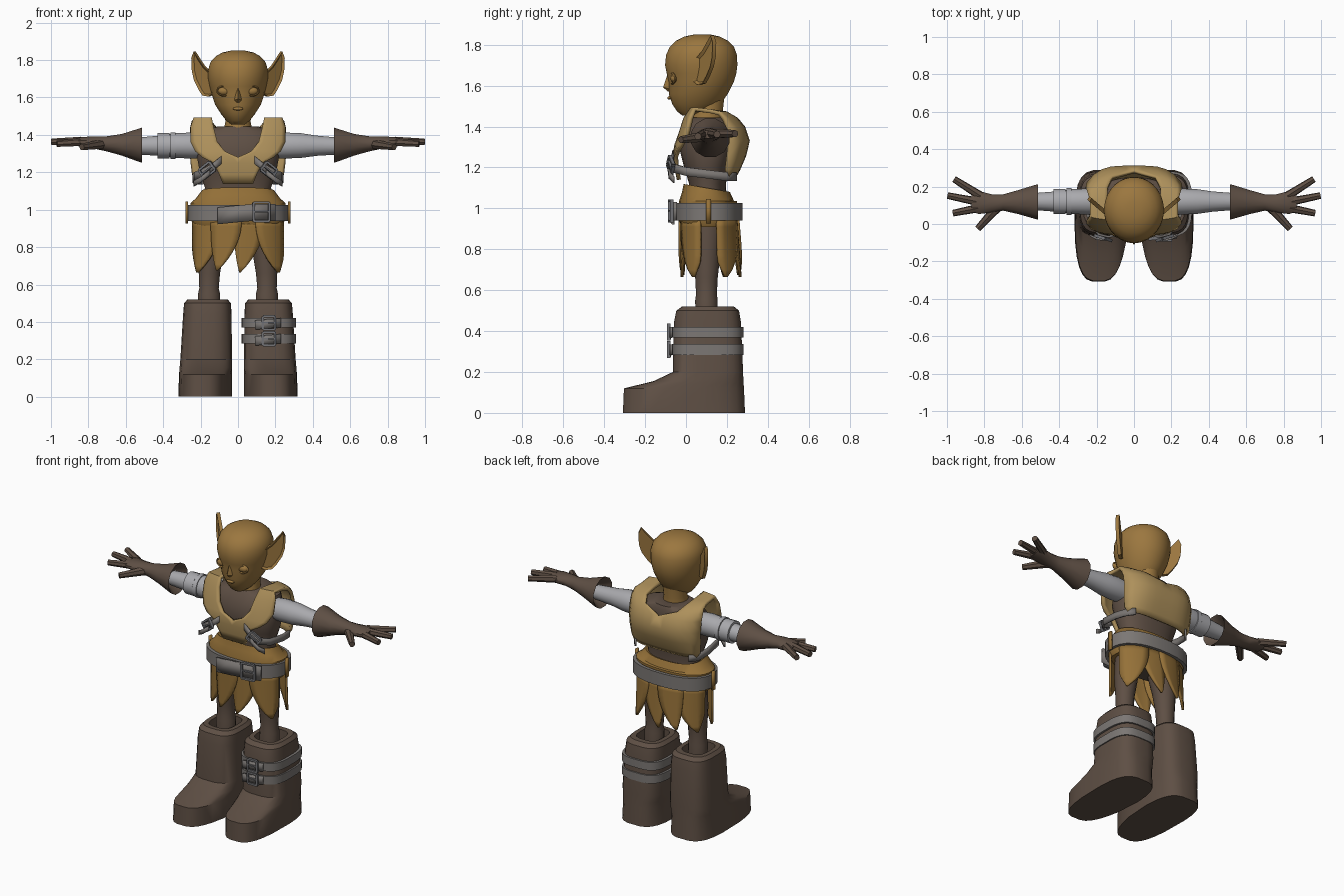
import bpy, bmesh, math
from mathutils import Vector, Matrix

if "Cube" in bpy.data.objects:
    bpy.data.objects.remove(bpy.data.objects["Cube"])


def material(name, r, g, b):
    m = bpy.data.materials.new(name)
    m.diffuse_color = (r, g, b, 1)
    m.use_nodes = True
    m.node_tree.nodes["Principled BSDF"].inputs["Base Color"].default_value = m.diffuse_color
    return m


SKIN = material("skin", 0.33, 0.185, 0.05)
LEATHER = material("ochre_leather", 0.30, 0.165, 0.04)
TAN = material("tan_armour", 0.42, 0.28, 0.105)
BROWN = material("dark_brown", 0.112, 0.078, 0.058)
CLOTH = material("grey_cloth", 0.40, 0.40, 0.42)
STRAP = material("grey_strap", 0.20, 0.185, 0.175)
METAL = material("buckle_metal", 0.17, 0.17, 0.18)


def finish(name, bm, mat, thick=0, angle=40):
    bmesh.ops.recalc_face_normals(bm, faces=bm.faces[:])
    me = bpy.data.meshes.new(name)
    bm.to_mesh(me)
    bm.free()
    me.materials.append(mat)
    ob = bpy.data.objects.new(name, me)
    bpy.context.collection.objects.link(ob)
    if thick:
        mod = ob.modifiers.new("thickness", 'SOLIDIFY')
        mod.thickness, mod.offset = thick, 0
    bpy.ops.object.select_all(action='DESELECT')
    ob.select_set(True)
    bpy.context.view_layer.objects.active = ob
    bpy.ops.object.shade_smooth_by_angle(angle=math.radians(angle))
    return ob


def ring(axis, pos, c, r, n=24, p=1.0):
    """Superellipse around the x or z axis."""
    pts = []
    for i in range(n):
        a = 2 * math.pi * (i + 0.5) / n
        u, v = [math.copysign(abs(f) ** p, f) for f in (math.cos(a), math.sin(a))]
        u, v = c[0] + r[0] * u, c[1] + r[1] * v
        pts.append((u, v, pos) if axis == 'z' else (pos, u, v))
    return pts


def loft(name, rings, mat, cap=True, closed=False, thick=0, wrap=True, angle=40):
    bm = bmesh.new()
    vs = [[bm.verts.new(p) for p in r] for r in rings]
    n = len(rings[0])
    pairs = list(zip(vs, vs[1:])) + ([(vs[-1], vs[0])] if closed else [])
    for a, b in pairs:
        for i in range(n if wrap else n - 1):
            j = (i + 1) % n
            bm.faces.new((a[i], a[j], b[j], b[i]))
    if cap and wrap and not closed:
        bm.faces.new(vs[0])
        bm.faces.new(vs[-1])
    return finish(name, bm, mat, thick, angle)


def body(name, rows, mat, n=24, p=1.0, xc=0):
    """Rows of z, half width, front y, back y."""
    return loft(name, [ring('z', z, (xc, (a + b) / 2), (w, (b - a) / 2), n, p)
                       for z, w, a, b in rows], mat)


def band(name, c, r, z0, z1, t, mat, p=1.0, n=28):
    inner = (r[0] - t, r[1] - t)
    return loft(name, [ring('z', z, c, q, n, p) for z, q in
                       ((z0, r), (z1, r), (z1, inner), (z0, inner))], mat, closed=True)


def ribbon(name, pts, width, thick, mat):
    return loft(name, [[(x, y, z - width / 2), (x, y, z + width / 2)] for x, y, z in pts],
                mat, wrap=False, thick=thick)


def ball(name, loc, scale, mat):
    bm = bmesh.new()
    bmesh.ops.create_uvsphere(bm, u_segments=16, v_segments=10, radius=1,
                              matrix=Matrix.Translation(loc) @ Matrix.Diagonal((*scale, 1)))
    return finish(name, bm, mat)


def cone(name, a, b, r0, r1, mat, n=7):
    a, b = Vector(a), Vector(b)
    rot = (b - a).to_track_quat('Z', 'Y').to_matrix().to_4x4()
    bm = bmesh.new()
    bmesh.ops.create_cone(bm, cap_ends=True, segments=n, radius1=r0, radius2=r1,
                          depth=(b - a).length,
                          matrix=Matrix.Translation((a + b) / 2) @ rot)
    return finish(name, bm, mat)


def buckle(name, loc, w, h, tilt=0, turn=0):
    """Square frame with a prong, facing the front."""
    m = Matrix.Translation(loc) @ Matrix.Rotation(turn, 4, 'Z') @ Matrix.Rotation(tilt, 4, 'Y')
    bm = bmesh.new()
    b = 0.012
    for x, z, sx, sz in ((-w / 2, 0, b, h), (w / 2, 0, b, h), (0, h / 2, w, b),
                         (0, -h / 2, w, b), (0, 0, w, b * 0.7)):
        bmesh.ops.create_cube(bm, size=1, matrix=m @ Matrix.Translation((x, 0, z))
                              @ Matrix.Diagonal((sx, 0.016, sz, 1)))
    return finish(name, bm, METAL)


# Head and neck
body("head", [(1.455, .035, -.02, .06), (1.475, .062, -.045, .12), (1.51, .09, -.068, .17),
              (1.56, .122, -.085, .205), (1.62, .143, -.085, .235), (1.66, .152, -.095, .247),
              (1.70, .16, -.103, .252), (1.75, .16, -.098, .25), (1.79, .147, -.08, .235),
              (1.82, .12, -.048, .205), (1.84, .085, -.008, .165), (1.85, .04, .04, .12)], SKIN, 32)
body("neck", [(1.36, .085, .02, .19), (1.42, .078, .02, .18), (1.47, .068, .035, .18),
              (1.56, .075, .04, .19)], SKIN)
loft("nose", [[(-.008, -.08, 1.65), (.008, -.08, 1.65), (0, -.092, 1.65)],
              [(-.022, -.08, 1.585), (.022, -.08, 1.585), (0, -.112, 1.592)],
              [(-.012, -.075, 1.572), (.012, -.075, 1.572), (0, -.09, 1.572)]], SKIN)
ball("lips", (0, -.079, 1.54), (.028, .012, .009), SKIN)

for s, side in ((1, "left"), (-1, "right")):
    # Face details
    ball(side + "_eye", (s * .073, -.058, 1.635), (.034, .018, .022), SKIN)
    lid = []
    for k in range(4):
        q = k * math.pi / 2
        lid.append([(s * .073 + math.cos(a) * (.038 + .005 * math.cos(q)),
                     -.066 + .3 * abs(math.cos(a)) * .03 + .007 * math.sin(q),
                     1.635 + math.sin(a) * (.026 + .005 * math.cos(q)))
                    for a in [i * math.pi / 10 for i in range(20)]])
    loft(side + "_eyelid", lid, SKIN, closed=True)

    # Pointed ears swept outwards and back, with a sunken inner face
    bm = bmesh.new()
    edge = [(.14, 1.62), (.15, 1.73), (.185, 1.765), (.215, 1.81), (.238, 1.845), (.25, 1.81),
            (.247, 1.74), (.235, 1.69), (.21, 1.64), (.19, 1.61), (.16, 1.605)]
    face = bm.faces.new([bm.verts.new((s * x, .045 + (x - .15) * .85, z)) for x, z in edge])
    back = bmesh.ops.extrude_face_region(bm, geom=[face])
    bmesh.ops.translate(bm, vec=(-s * .012, .018, 0),
                        verts=[v for v in back["geom"] if isinstance(v, bmesh.types.BMVert)])
    front = min((f for f in bm.faces if len(f.verts) > 4), key=lambda f: f.calc_center_median().y)
    bmesh.ops.inset_region(bm, faces=[front], thickness=.012)
    bmesh.ops.translate(bm, vec=(-s * .006, .009, 0), verts=front.verts[:])
    finish(side + "_ear", bm, SKIN, angle=30)

    # Sleeve and flared glove
    loft(side + "_sleeve", [ring('x', s * x, (.12, z), (r, r), 16) for x, z, r in
                            ((.17, 1.34, .065), (.25, 1.343, .071), (.34, 1.343, .067),
                             (.42, 1.342, .055), (.55, 1.34, .045))], CLOTH)
    loft(side + "_glove", [ring('x', s * x, (y, z), (a, b), 12) for x, y, z, a, b in
                           ((.58, .12, 1.345, .05, .05), (.52, .118, 1.345, .088, .088),
                            (.512, .118, 1.345, .098, .098), (.535, .118, 1.345, .092, .09),
                            (.62, .117, 1.347, .066, .06), (.70, .115, 1.352, .045, .042),
                            (.76, .11, 1.358, .05, .035), (.83, .115, 1.362, .064, .028),
                            (.87, .115, 1.362, .05, .02))], BROWN)
    for k, (a, b, r) in enumerate((((.82, .15, 1.365), (.962, .24, 1.365), .024),
                                   ((.84, .12, 1.367), (.997, .152, 1.362), .023),
                                   ((.83, .085, 1.362), (.968, .058, 1.352), .023),
                                   ((.73, .09, 1.35), (.835, -.025, 1.335), .027))):
        cone(f"{side}_{'thumb' if k == 3 else 'finger_%d' % (k + 1)}",
             (s * a[0], *a[1:]), (s * b[0], *b[1:]), r, .018, BROWN)

    # Leg
    loft(side + "_leg", [ring('z', z, (s * x, y), (a, b), 16) for z, x, y, a, b in
                         ((.44, .155, .1, .058, .055), (.55, .155, .1, .06, .056),
                          (.58, .155, .1, .053, .052), (.66, .153, .1, .058, .056),
                          (.78, .145, .1, .07, .07), (.94, .115, .105, .095, .085))], BROWN)

    # Tall boot with a long toe and a hollow top
    rows = []
    for z, a, b, xc, w in ((0, -.31, .29, .175, .145), (.12, -.305, .285, .173, .143),
                           (.155, -.16, .282, .172, .141), (.2, -.065, .28, .17, .139),
                           (.44, -.06, .27, .164, .13), (.5, -.048, .26, .163, .126),
                           (.52, -.02, .235, .163, .108), (.52, .01, .2, .163, .08),
                           (.45, .01, .2, .163, .078)):
        pts = []
        for x, y, zz in ring('z', z, (0, (a + b) / 2), (w, (b - a) / 2), 24, .62):
            t = max(0, -y - .02) / .29
            pts.append((s * (xc + .015 * t + x * (1 - .2 * t)), y, zz))
        rows.append(pts)
    loft(side + "_boot", rows, BROWN, angle=35)

    # Armpit strap with buckle
    ribbon(side + "_chest_strap", [(s * x, y, z) for x, y, z in
           ((.09, -.06, 1.265), (.14, -.068, 1.225), (.19, -.055, 1.195), (.23, .0, 1.18),
            (.238, .12, 1.165), (.225, .2, 1.155), (.19, .245, 1.155))], .042, .012, STRAP)
    buckle(side + "_chest_buckle", (s * .165, -.075, 1.212), .075, .055, s * .65, s * .3)
    ribbon(side + "_chest_strap_end", [(s * .15, -.085, 1.2), (s * .2, -.08, 1.16),
                                       (s * .235, -.06, 1.14)], .03, .01, STRAP)

    # Belt loop
    ribbon(side + "_belt_loop", [(s * .274, .098, .985), (s * .274, .122, .985)],
           .12, .012, LEATHER)

# Shirt
body("shirt", [(.88, .17, .02, .2), (1.05, .185, .01, .2), (1.12, .178, .015, .195),
               (1.2, .205, -.01, .215), (1.28, .22, -.03, .24), (1.36, .215, -.02, .25),
               (1.42, .19, .01, .25), (1.445, .11, .03, .24)], BROWN, 28, .85)

# Armour shell running from chest over the shoulder to the back
rows = []
for y, z, xi, xo in ((-.035, 1.14, 0, .08), (-.045, 1.19, 0, .10), (-.052, 1.25, 0, .13),
                     (-.052, 1.28, 0, .19), (-.047, 1.31, .07, .225), (-.03, 1.36, .11, .25),
                     (-.005, 1.44, .13, .25), (.025, 1.485, .14, .235), (.12, 1.475, .145, .235),
                     (.2, 1.465, .14, .245), (.25, 1.435, .115, .25), (.28, 1.395, 0, .25),
                     (.302, 1.33, 0, .25), (.285, 1.26, 0, .248), (.255, 1.19, 0, .24),
                     (.238, 1.16, 0, .22)):
    k = .5 if y > .12 else .25
    xs = [xi + (xo - xi) * t / 6 for t in range(7)]
    rows.append([(x, .12 + (y - .12) * (1 - k * (x / .25) ** 4), z) for x in xs])
armour = loft("armour", rows, TAN, wrap=False)
mod = armour.modifiers.new("mirror", 'MIRROR')
mod.use_clip = True
mod = armour.modifiers.new("thickness", 'SOLIDIFY')
mod.thickness, mod.offset = .02, 0

# Waistband, higher at the front
rows = []
for z, w, a, b in ((.91, .235, -.02, .23), (.94, .25, -.035, .25), (1.035, .255, -.035, .25),
                   (1.06, .225, -.02, .235), (1.1, .195, -.012, .215), (1.09, .18, .0, .2)):
    r = ring('z', z, (0, (a + b) / 2), (w, (b - a) / 2), 28, .85)
    rows.append([(x, y, q + (.1 - y) * .17 * (q > 1.05)) for x, y, q in r])
loft("waistband", rows, LEATHER)

# Belt, overlapping tongue and buckle
band("belt", (0, .11), (.268, .168), .94, 1.025, .02, STRAP, .85)
ribbon("belt_tongue", [(-.11, -.062, .967), (0, -.072, .978), (.08, -.07, .985),
                       (.2, -.05, .985)], .09, .014, STRAP)
buckle("belt_buckle", (.125, -.075, .988), .085, .10, 0, .12)

# Torn skirt strips, front and back
for row, depth in (("front", -.13), ("back", .135)):
    for k, (x0, dx) in enumerate(((-.165, -.05), (-.062, -.05), (.06, -.05), (.175, .04))):
        rows = []
        for i in range(9):
            t = i / 8
            half = .078 * (1 - t ** 2.2) + .004
            pts = []
            for j in range(5):
                x = x0 + dx * t * t + half * (j - 2) / 2
                x = max(-.24, min(.24, x))
                d = (depth + math.copysign(.01 * (k % 2) + (.02 * t if depth > 0 else 0), depth))
                pts.append((x, .11 + d * math.sqrt(1 - (x / .25) ** 2),
                            .945 - t * (.28 if k != 1 else .27)))
            rows.append(pts)
        loft(f"{row}_skirt_strip_{k + 1}", rows, LEATHER, wrap=False, thick=.014)

# Arm bands on the right sleeve
for name, x0, x1, r in (("wide_arm_band", -.43, -.365, .069), ("thin_arm_band", -.362, -.335, .073)):
    loft(name, [ring('x', x, (.12, 1.342), (q, q), 16) for x, q in
                ((x0, r - .02), (x0, r), (x1, r), (x1, r - .02))], CLOTH, closed=True)

# Boot straps with buckles on the left boot
for k, z in enumerate((.31, .395)):
    band(f"boot_strap_{k + 1}", (.165, .107), (.146, .175), z - .026, z + .026, .02, STRAP, .62)
    ribbon(f"boot_strap_tongue_{k + 1}", [(.09, -.08, z - .012), (.15, -.08, z - .006),
                                          (.23, -.072, z)], .05, .012, STRAP)
    buckle(f"boot_buckle_{k + 1}", (.165, -.085, z), .065, .07)
